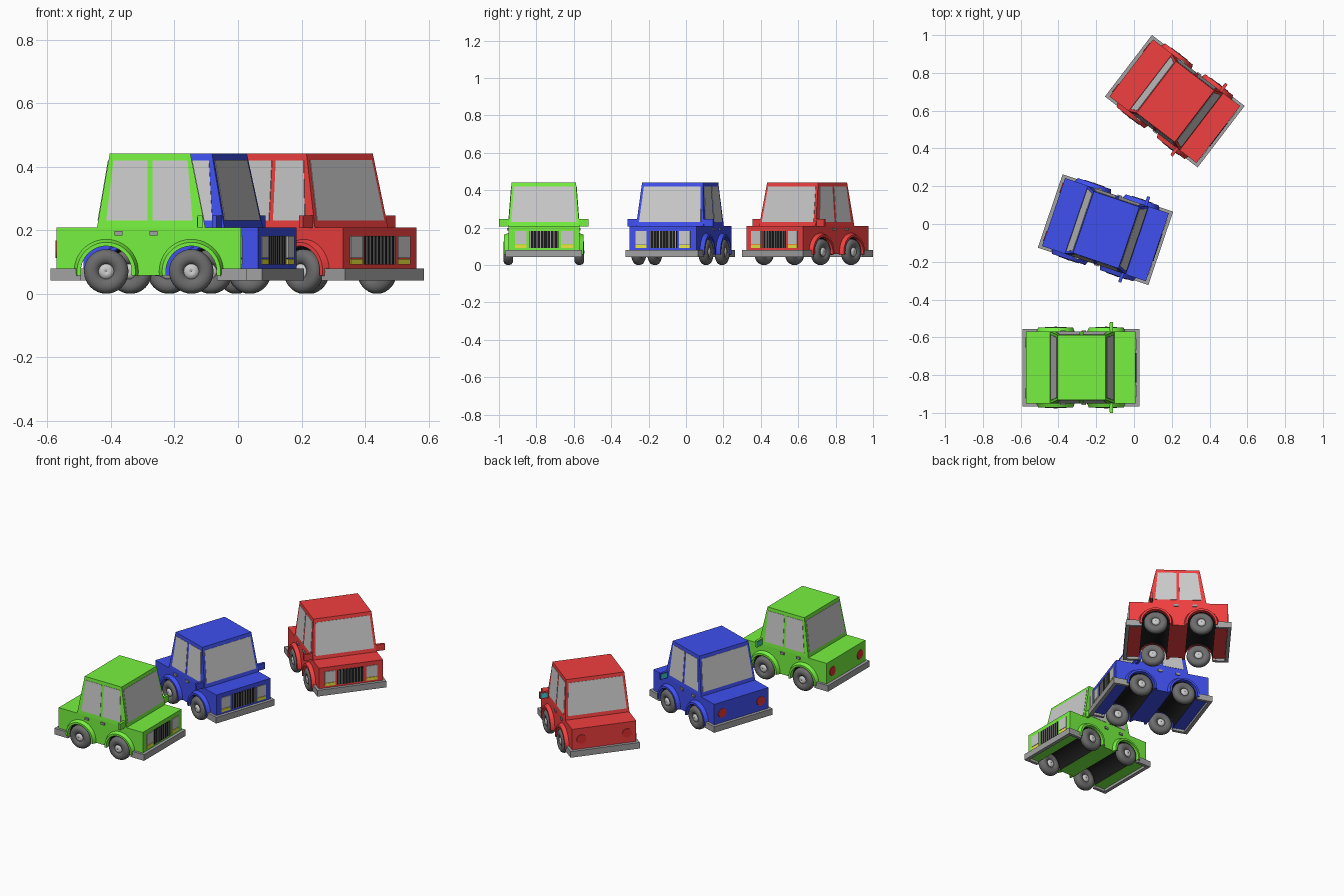
import bpy, bmesh
from math import pi, sin, cos, radians
from mathutils import Matrix, Vector

if "Cube" in bpy.data.objects:
    bpy.data.objects.remove(bpy.data.objects["Cube"])

def material(name, rgb):
    m = bpy.data.materials.new(name)
    m.diffuse_color = (*rgb, 1)
    m.use_nodes = True
    m.node_tree.nodes["Principled BSDF"].inputs["Base Color"].default_value = m.diffuse_color
    return m

BLACK = material("black", (0.01, 0.01, 0.01))
TYRE = material("tyre", (0.15, 0.15, 0.15))
BUMPER = material("bumper_grey", (0.36, 0.36, 0.36))
GLASS = material("glass_grey", (0.65, 0.65, 0.65))
CHROME = material("chrome", (0.72, 0.72, 0.72))
YELLOW = material("yellow", (0.85, 0.8, 0.05))
TAIL = material("tail_red", (0.75, 0.03, 0.03))
TEAL = material("mirror_teal", (0.05, 0.6, 0.65))

place = Matrix()   # placement of the car being built

def mesh(name, verts, faces, mat, smooth=False):
    me = bpy.data.meshes.new(name)
    me.from_pydata([tuple(v) for v in verts], [], faces)
    bm = bmesh.new()
    bm.from_mesh(me)
    bmesh.ops.recalc_face_normals(bm, faces=bm.faces)
    for f in bm.faces:
        f.smooth = smooth
    bm.to_mesh(me)
    bm.free()
    me.materials.append(mat)
    ob = bpy.data.objects.new(name, me)
    ob.matrix_world = place
    bpy.context.collection.objects.link(ob)
    return ob

def loft(name, a, b, mat):
    """Closed solid between two matching outlines."""
    n = len(a)
    faces = [list(range(n)), list(range(n, 2 * n))]
    faces += [[i, (i + 1) % n, n + (i + 1) % n, n + i] for i in range(n)]
    return mesh(name, list(a) + list(b), faces, mat)

def box(name, x, y, z, mat):
    ring = lambda h: [(x[0], y[0], h), (x[1], y[0], h), (x[1], y[1], h), (x[0], y[1], h)]
    return loft(name, ring(z[0]), ring(z[1]), mat)

def panel(name, pts, mat, t=0.002):
    """Thin plate lying on a sloped surface."""
    p = [Vector(q) for q in pts]
    n = (p[1] - p[0]).cross(p[2] - p[0]).normalized() * t
    return loft(name, [q - n for q in p], [q + n for q in p], mat)

def lathe(name, prof, c, mat, a0=0.0, a1=2 * pi, n=32, smooth=True):
    """Sweep a closed (radius, y) outline around the y axis through c."""
    full = a1 - a0 > 6.28
    k, rings = len(prof), n if full else n + 1
    verts = []
    for i in range(rings):
        a = a0 + (a1 - a0) * i / n
        verts += [(c[0] + r * cos(a), c[1] + y, c[2] + r * sin(a)) for r, y in prof]
    faces = [[i * k + j, i * k + (j + 1) % k, (i + 1) % rings * k + (j + 1) % k, (i + 1) % rings * k + j]
             for i in range(n) for j in range(k)]
    if not full:
        faces += [list(range(k)), list(range((rings - 1) * k, rings * k))]
    return mesh(name, verts, faces, mat, smooth)

ZB, ZT = 0.208, 0.441      # cabin base and roof height
WX, WZ, AR = 0.134, 0.07, 0.08   # wheel position and arch radius

def cab(z):
    """Cabin rear x, front x and half width at height z."""
    t = (z - ZB) / (ZT - ZB)
    return -0.163 + 0.04 * t, 0.178 - 0.047 * t, 0.190 - 0.018 * t

def car(tag, paint):
    # lower body: side profile with wheel arches, extruded across
    prof = [(-0.29, 0.058)]
    for wx in (-WX, WX):
        prof += [(wx - AR * cos(a), WZ + AR * sin(a))
                 for a in [-0.15 + (pi + 0.3) * i / 20 for i in range(21)]]
    prof += [(0.29, 0.058), (0.29, ZB), (-0.29, ZB)]
    body = loft(tag + "_body", [(x, -0.19, z) for x, z in prof], [(x, 0.19, z) for x, z in prof], paint)
    body.data.materials.append(BLACK)
    for p in body.data.polygons:      # black wheel wells
        if len(p.vertices) == 4 and min((p.center - Vector((w, 0, WZ))).length for w in (-WX, WX)) < AR + 0.002:
            p.material_index = 1
    # cabin
    ring = lambda z, r, f, w: [(r, -w, z), (f, -w, z), (f, w, z), (r, w, z)]
    loft(tag + "_cabin", ring(ZB, *cab(ZB)), ring(ZT, *cab(ZT)), paint)
    # front and rear windows
    lo, hi = 0.230, 0.420
    for nm, i in (("rear_window", 0), ("windshield", 1)):
        (xl, wl), (xh, wh) = [(cab(z)[i], cab(z)[2] - 0.014) for z in (lo, hi)]
        panel(f"{tag}_{nm}", [(xl, -wl, lo), (xl, wl, lo), (xh, wh, hi), (xh, -wh, hi)], GLASS)
    for s, side in ((-1, "right"), (1, "left")):
        nm = lambda part: f"{tag}_{side}_{part}"
        # side windows either side of the pillar
        wl, wh = s * cab(lo)[2], s * cab(hi)[2]
        panel(nm("back_side_window"), [(-0.134, wl, lo), (-0.004, wl, lo), (-0.004, wh, hi), (-0.111, wh, hi)], GLASS)
        panel(nm("front_side_window"), [(0.012, wl, lo), (0.138, wl, lo), (0.122, wh, hi), (0.012, wh, hi)], GLASS)
        # wheels, hubs and flared arches
        for wx, end in ((-WX, "rear"), (WX, "front")):
            c = (wx, s * 0.19, WZ)
            lathe(nm(end + "_tyre"), [(0.022, -0.016), (0.038, -0.025), (0.054, -0.025), (0.065, -0.018), (0.07, -0.006),
                  (0.07, 0.006), (0.065, 0.018), (0.054, 0.025), (0.038, 0.025), (0.022, 0.016)], c, TYRE)
            lathe(nm(end + "_hub"), [(0.0005, -0.027), (0.014, -0.025), (0.023, -0.020), (0.026, -0.012),
                  (0.026, 0.012), (0.023, 0.020), (0.014, 0.025), (0.0005, 0.027)], c, CHROME, n=24)
            lathe(nm(end + "_arch"), [(0.103, -s * 0.004), (0.092, s * 0.022), (AR, s * 0.022), (AR, -s * 0.004)],
                  c, paint, -0.15, pi + 0.15, 24, False)
        # door handles
        for x in (-0.108, 0.002):
            box(nm("door_handle"), (x, x + 0.026), sorted((s * 0.188, s * 0.197)), (0.184, 0.197), BUMPER)
        # mirrors with teal glass facing back
        box(nm("mirror"), (0.154, 0.169), sorted((s * 0.18, s * 0.24)), (0.207, 0.246), paint)
        box(nm("mirror_glass"), (0.152, 0.155), sorted((s * 0.197, s * 0.235)), (0.212, 0.241), TEAL)
        # headlights with yellow indicators below
        box(nm("headlight"), (0.285, 0.294), sorted((s * 0.092, s * 0.155)), (0.113, 0.182), CHROME)
        box(nm("indicator"), (0.285, 0.294), sorted((s * 0.092, s * 0.155)), (0.092, 0.110), YELLOW)
        # round tail lights
        disc = lambda x: [(x, s * 0.135 + 0.028 * cos(a), 0.14 + 0.028 * sin(a)) for a in [pi * i / 12 for i in range(24)]]
        loft(nm("tail_light"), disc(-0.285), disc(-0.294), TAIL)
    # grille with upright bars
    box(tag + "_grille", (0.285, 0.293), (-0.078, 0.078), (0.092, 0.182), BLACK)
    for i in range(9):
        y = -0.072 + 0.018 * i
        box(tag + "_grille_bar", (0.29, 0.295), (y - 0.002, y + 0.002), (0.092, 0.182), BUMPER)
    # wrap-around bumpers
    for s, end in ((-1, "rear"), (1, "front")):
        u = [(0.215, -0.205), (0.309, -0.205), (0.309, 0.205), (0.215, 0.205),
             (0.215, 0.187), (0.287, 0.187), (0.287, -0.187), (0.215, -0.187)]
        loft(f"{tag}_{end}_bumper", [(s * x, y, 0.042) for x, y in u], [(s * x, y, 0.08) for x, y in u], BUMPER)

# three cars fanned out
for tag, rgb, x, y, turn in (("green_car", (0.18, 0.88, 0.05), -0.281, -0.760, 0),
                             ("blue_car", (0.05, 0.08, 0.86), -0.151, -0.030, -18.7),
                             ("red_car", (0.88, 0.05, 0.05), 0.216, 0.650, -37.4)):
    place = Matrix.Translation((x, y, 0)) @ Matrix.Rotation(radians(turn), 4, 'Z')
    car(tag, material(tag + "_paint", rgb))
